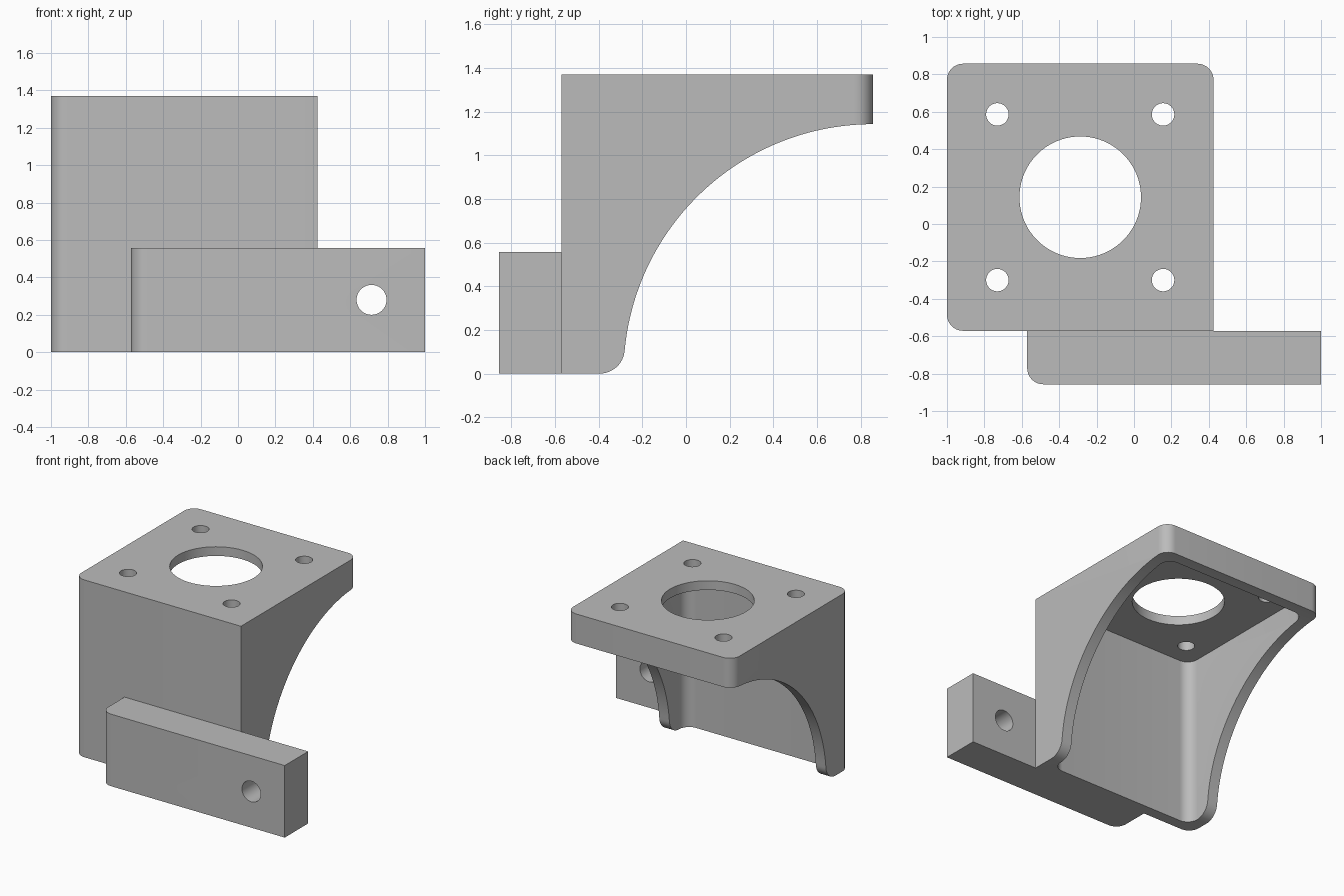
import bpy
import bmesh
from math import sin, cos, pi, radians, atan2
from mathutils import Vector

if "Cube" in bpy.data.objects:
    bpy.data.objects.remove(bpy.data.objects["Cube"])

grey = bpy.data.materials.new("plain_grey")
grey.use_nodes = True
colour = (0.5, 0.5, 0.5, 1)
grey.diffuse_color = colour
grey.node_tree.nodes["Principled BSDF"].inputs["Base Color"].default_value = colour


def arc(cx, cy, r, start, end, steps):
    """Points on a circle, angles in radians."""
    angles = [start + (end - start) * i / steps for i in range(steps + 1)]
    return [(cx + r * cos(a), cy + r * sin(a)) for a in angles]


def rounded_rect(x0, x1, y0, y1, radii):
    """Outline with radii for back right, back left, front left, front right."""
    corners = [(x1, y1, -1, -1), (x0, y1, 1, -1), (x0, y0, 1, 1), (x1, y0, -1, 1)]
    points = []
    for i, ((x, y, sx, sy), r) in enumerate(zip(corners, radii)):
        if r:
            points += arc(x + sx * r, y + sy * r, r, i * pi / 2, (i + 1) * pi / 2, 10)
        else:
            points.append((x, y))
    return points


def prism(name, points, low, high, axis="z"):
    """Extrude a 2D outline along one axis."""
    place = {"x": lambda a, b, c: (c, a, b),
             "y": lambda a, b, c: (a, c, b),
             "z": lambda a, b, c: (a, b, c)}[axis]
    bm = bmesh.new()
    face = bm.faces.new([bm.verts.new(place(a, b, low)) for a, b in points])
    top = bmesh.ops.extrude_face_region(bm, geom=[face])["geom"]
    bmesh.ops.translate(bm, vec=Vector(place(0, 0, high - low)),
                        verts=[v for v in top if isinstance(v, bmesh.types.BMVert)])
    bmesh.ops.recalc_face_normals(bm, faces=bm.faces)
    mesh = bpy.data.meshes.new(name)
    bm.to_mesh(mesh)
    bm.free()
    mesh.materials.append(grey)
    obj = bpy.data.objects.new(name, mesh)
    bpy.context.collection.objects.link(obj)
    return obj


def combine(obj, tool, operation="DIFFERENCE"):
    """Apply a boolean and discard its tool."""
    mod = obj.modifiers.new("cut", "BOOLEAN")
    mod.object, mod.operation, mod.solver = tool, operation, "EXACT"
    bpy.context.view_layer.objects.active = obj
    bpy.ops.object.modifier_apply(modifier=mod.name)
    bpy.data.objects.remove(tool)


def circle(x, y, r, steps=48):
    return arc(x, y, r, 0, 2 * pi, steps)[:-1]


LEFT, RIGHT, FRONT, BACK, TOP = -1.0, 0.425, -0.571, 0.857, 1.371
WALL, PLATE, ROUND = 0.086, 0.071, 0.086
MID_X, MID_Y = (LEFT + RIGHT) / 2, (FRONT + BACK) / 2

# Motor housing: rounded block trimmed by a side profile with a sweeping arch
housing = prism("housing", rounded_rect(LEFT, RIGHT, FRONT, BACK, (ROUND, ROUND, ROUND, 0)), -0.1, TOP)
ARCH, FOOT = 1.143, 0.115
foot_y = BACK - ((ARCH + FOOT) ** 2 - FOOT ** 2) ** 0.5
tangent = atan2(FOOT, BACK - foot_y)
side = [(-0.8, 0)]
side += arc(foot_y, FOOT, FOOT, -pi / 2, -tangent, 12)
side += arc(BACK, 0, ARCH, pi - tangent, pi / 2, 56)[1:]
side += [(1, ARCH), (1, 1.6), (-0.8, 1.6)]
combine(housing, prism("side_profile", side, -1.2, 0.6, "x"), "INTERSECT")

# Hollow inside, open below and behind
inner = rounded_rect(LEFT + WALL, RIGHT - WALL, FRONT + WALL, BACK - WALL, (ROUND,) * 4)
combine(housing, prism("cavity", inner, -0.2, TOP - PLATE))

# Central opening and four screw holes in the top plate
combine(housing, prism("opening", circle(MID_X, MID_Y, 0.325, 80), 1.2, 1.5))
for sx in (-1, 1):
    for sy in (-1, 1):
        hole = circle(MID_X + sx * 0.443, MID_Y + sy * 0.443, 0.06)
        combine(housing, prism("screw_hole", hole, 1.2, 1.5))

# Mounting bar across the front with one bolt hole
bar = prism("mounting_bar", rounded_rect(-0.571, 1, -0.857, FRONT, (0, 0, ROUND, 0)), 0, 0.557)
combine(bar, prism("bolt_hole", circle(0.714, 0.28, 0.08), -1, 0, "y"))

# Smooth the curves, keep the edges crisp
for obj in (housing, bar):
    bpy.ops.object.select_all(action="DESELECT")
    obj.select_set(True)
    bpy.context.view_layer.objects.active = obj
    bpy.ops.object.shade_smooth_by_angle(angle=radians(30))
